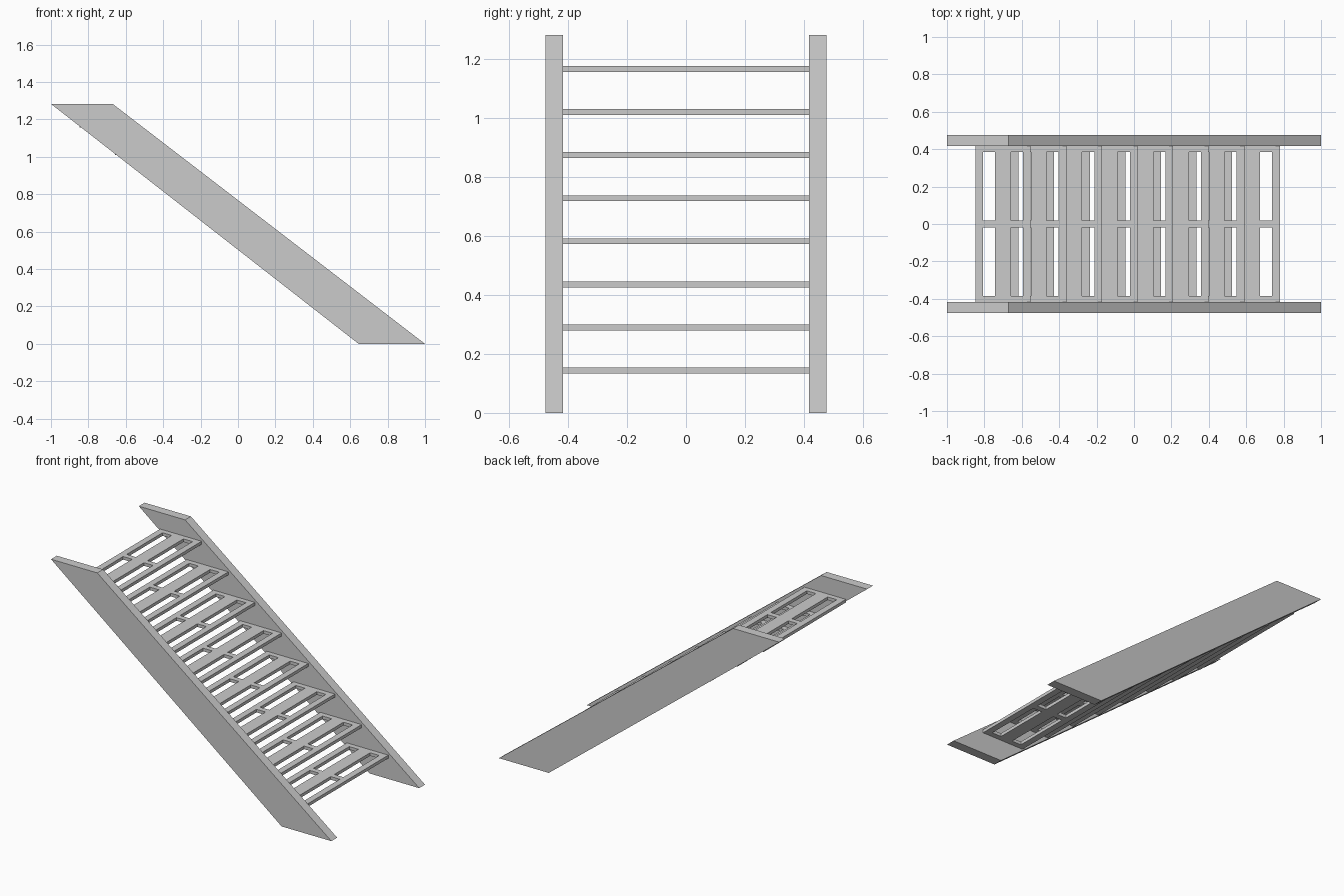
import bpy, bmesh

if "Cube" in bpy.data.objects:
    bpy.data.objects.remove(bpy.data.objects["Cube"])

Y_IN, Y_OUT = 0.418, 0.477      # inner / outer stringer faces
STEPS, THICK = 8, 0.02


def make_object(name, bm):
    bmesh.ops.recalc_face_normals(bm, faces=bm.faces)
    mesh = bpy.data.meshes.new(name)
    bm.to_mesh(mesh)
    bm.free()
    obj = bpy.data.objects.new(name, mesh)
    bpy.context.collection.objects.link(obj)
    return obj


def extrude(bm, faces, vec):
    geom = bmesh.ops.extrude_face_region(bm, geom=faces)["geom"]
    verts = [v for v in geom if isinstance(v, bmesh.types.BMVert)]
    bmesh.ops.translate(bm, verts=verts, vec=vec)


# Slanted side boards
def stringer(name, y):
    profile = [(-1, 1.283), (-0.67, 1.283), (1, 0), (0.645, 0)]
    bm = bmesh.new()
    face = bm.faces.new([bm.verts.new((x, y, z)) for x, z in profile])
    extrude(bm, [face], (0, Y_OUT - Y_IN, 0))
    return make_object(name, bm)


stringer("stringer_left", -Y_OUT)
stringer("stringer_right", Y_IN)


# Flat tread with four slots: grid of cells, slot cells left open
def tread_mesh():
    xs = [-0.148, -0.107, -0.042, 0.042, 0.107, 0.148]
    ys = [-Y_IN, -0.384, -0.018, 0.018, 0.384, Y_IN]
    bm = bmesh.new()
    grid = [[bm.verts.new((x, y, -THICK / 2)) for y in ys] for x in xs]
    faces = [bm.faces.new((grid[i][j], grid[i + 1][j], grid[i + 1][j + 1], grid[i][j + 1]))
             for i in range(5) for j in range(5) if not (i % 2 and j % 2)]
    extrude(bm, faces, (0, 0, THICK))
    # Merge coplanar cells into clean faces
    bmesh.ops.dissolve_limit(bm, angle_limit=0.01, verts=bm.verts, edges=bm.edges)
    return bm


# Flight of treads
for k in range(STEPS):
    tread = make_object(f"tread_{k + 1}", tread_mesh())
    tread.location = (0.632 - 0.1903 * k, 0, 0.144 + 0.1461 * k)
